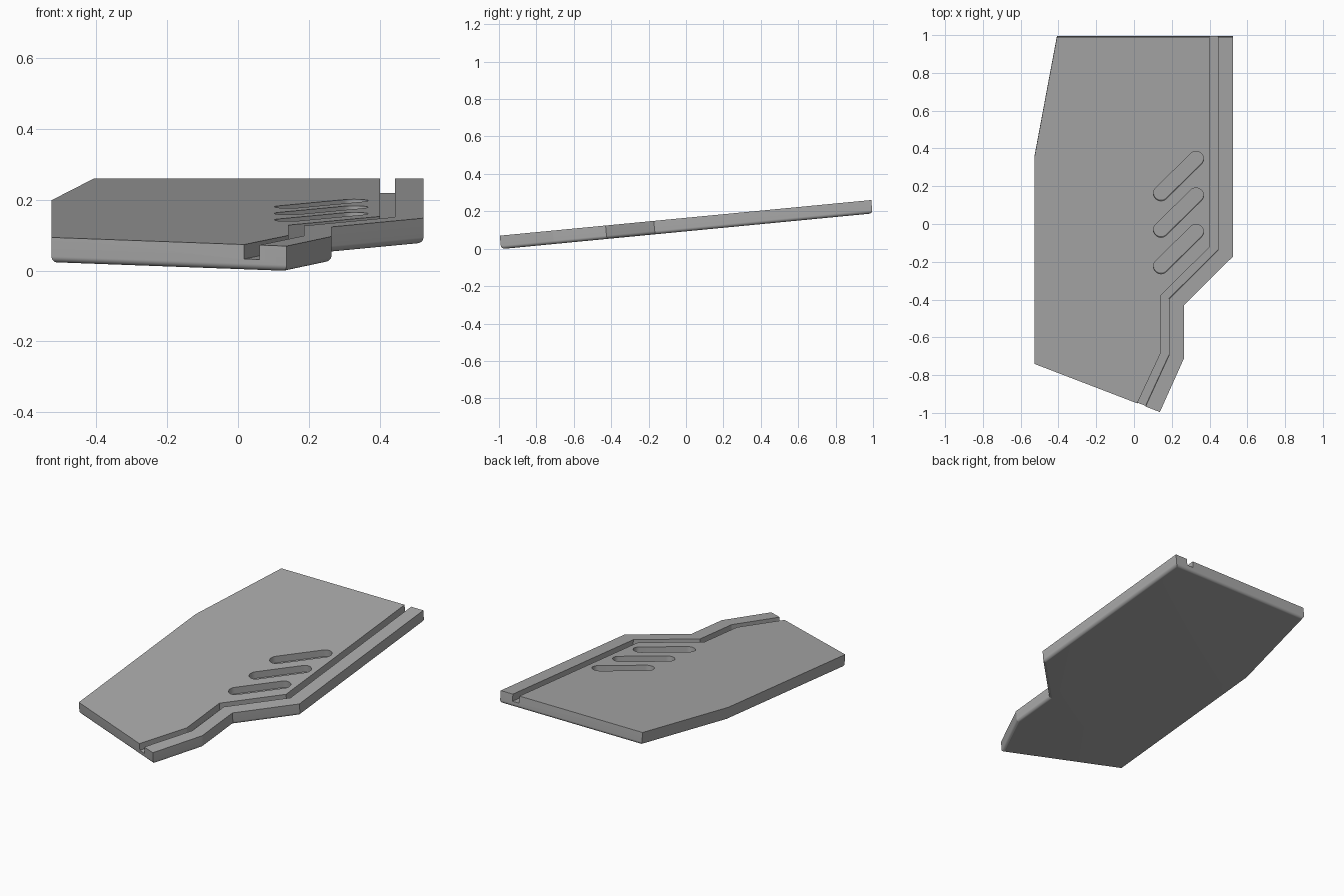
import bpy, bmesh, math
from mathutils import Matrix, Vector

cube = bpy.data.objects.get("Cube")
if cube:
    bpy.data.objects.remove(cube, do_unlink=True)

TILT = math.radians(5.48)
THICK, DEPTH, FILLET = 0.072, 0.041, 0.018

grey = bpy.data.materials.new("plain_grey")
grey.use_nodes = True
colour = (0.4, 0.4, 0.4, 1)
grey.diffuse_color = colour
grey.node_tree.nodes["Principled BSDF"].inputs["Base Color"].default_value = colour


def prism(name, outline, z_low, z_high, fillet=0):
    """Extrude a plan outline, optionally rounding its bottom rim."""
    bm = bmesh.new()
    face = bm.faces.new([bm.verts.new((x, y, z_low)) for x, y in outline])
    rim = list(face.edges)
    ext = bmesh.ops.extrude_face_region(bm, geom=[face], use_keep_orig=True)
    top = [v for v in ext["geom"] if isinstance(v, bmesh.types.BMVert)]
    bmesh.ops.translate(bm, verts=top, vec=(0, 0, z_high - z_low))
    bmesh.ops.recalc_face_normals(bm, faces=bm.faces)
    if fillet:
        bmesh.ops.bevel(bm, geom=rim, offset=fillet, segments=10,
                        profile=0.5, affect='EDGES', clamp_overlap=True)
    mesh = bpy.data.meshes.new(name)
    bm.to_mesh(mesh)
    bm.free()
    mesh.materials.append(grey)
    obj = bpy.data.objects.new(name, mesh)
    bpy.context.scene.collection.objects.link(obj)
    return obj


def slot_outline(start, end, radius, steps=24):
    """Plan of a slot with two round ends."""
    a, b = Vector(start), Vector(end)
    heading = math.atan2(b.y - a.y, b.x - a.x)
    points = []
    for centre, turn in ((b, -math.pi / 2), (a, math.pi / 2)):
        for i in range(steps + 1):
            t = heading + turn + math.pi * i / steps
            points.append((centre.x + radius * math.cos(t),
                           centre.y + radius * math.sin(t)))
    return points


# Main slab with a rounded lower rim
slab = prism("slab", [(-0.527, -0.742), (0.137, -0.998), (0.264, -0.714),
                      (0.264, -0.43), (0.524, -0.171), (0.524, 0.997),
                      (-0.408, 0.997), (-0.527, 0.358)], -THICK, 0, FILLET)

# Channel following the stepped side, running out at both ends
inner = [(-0.02, -1.032), (0.142, -0.683), (0.142, -0.377), (0.401, -0.12), (0.401, 1.1)]
outer = [(0.026, -1.045), (0.186, -0.695), (0.186, -0.397), (0.444, -0.139), (0.444, 1.1)]
cutters = [prism("channel_cutter", outer + inner[::-1], -DEPTH, 0.1)]

# Three diagonal slots
for i in range(3):
    drop = 0.194 * i
    cutters.append(prism("slot_cutter_%d" % (i + 1), slot_outline(
        (0.143, 0.165 - drop), (0.328, 0.348 - drop), 0.04), -DEPTH, 0.1))

for cutter in cutters:
    mod = slab.modifiers.new(cutter.name, 'BOOLEAN')
    mod.operation, mod.solver, mod.object = 'DIFFERENCE', 'EXACT', cutter
bpy.context.view_layer.update()
cut = bpy.data.meshes.new_from_object(
    slab.evaluated_get(bpy.context.evaluated_depsgraph_get()))
slab.modifiers.clear()
slab.data = cut
for cutter in cutters:
    bpy.data.objects.remove(cutter, do_unlink=True)

# Tilt the slab up towards the back and rest it on the ground
cut.transform(Matrix.Rotation(TILT, 4, 'X'))
ys = [v.co.y for v in cut.vertices]
low = min(v.co.z for v in cut.vertices)
cut.transform(Matrix.Translation((0, -(min(ys) + max(ys)) / 2, -low)))

bpy.ops.object.select_all(action='DESELECT')
slab.select_set(True)
bpy.context.view_layer.objects.active = slab
bpy.ops.object.shade_smooth_by_angle(angle=math.radians(9.8))
